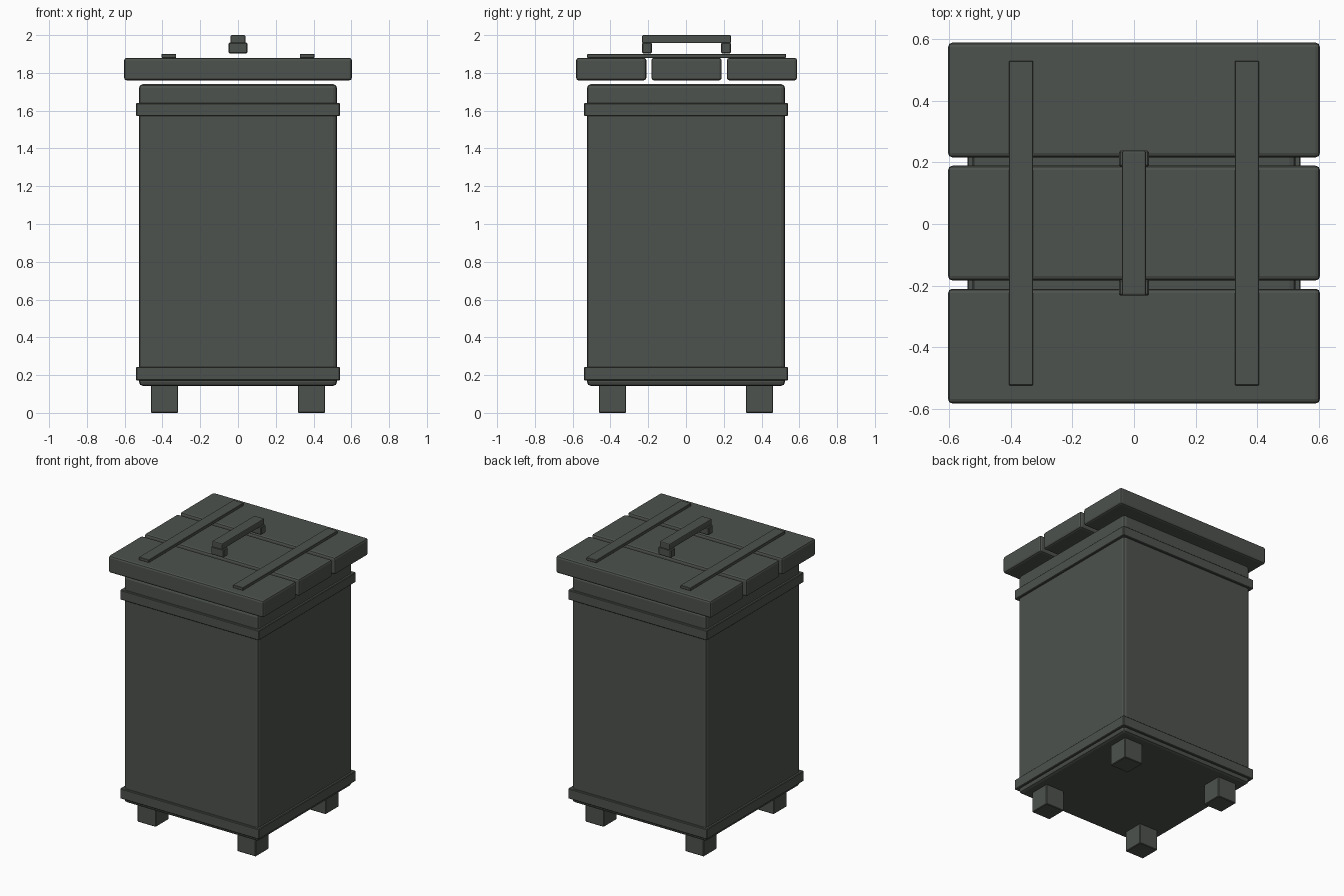
import bpy

if "Cube" in bpy.data.objects:
    bpy.data.objects.remove(bpy.data.objects["Cube"])

# Single dark grey-green material
mat = bpy.data.materials.new("dark grey green")
mat.diffuse_color = (0.075, 0.085, 0.075, 1)
mat.use_nodes = True
mat.node_tree.nodes["Principled BSDF"].inputs["Base Color"].default_value = mat.diffuse_color


def box(name, x, y, z, bevel=0.0, segments=2):
    """Box from (min, max) ranges with rounded edges."""
    r = (x, y, z)
    bpy.ops.mesh.primitive_cube_add(size=1, location=[(a + b) / 2 for a, b in r])
    o = bpy.context.object
    o.name = name
    o.scale = [b - a for a, b in r]
    bpy.ops.object.transform_apply(location=False, rotation=False, scale=True)
    o.data.materials.append(mat)
    if bevel:
        m = o.modifiers.new("bevel", 'BEVEL')
        m.width = bevel
        m.segments = segments
    return o


# Bin body and the two bands around it
box("body", (-0.524, 0.524), (-0.524, 0.524), (0.143, 1.74), 0.02)
for name, z in (("lower_band", (0.172, 0.244)), ("upper_band", (1.571, 1.64))):
    box(name, (-0.54, 0.54), (-0.54, 0.54), z, 0.004, 1)

# Four feet
for sx in (-1, 1):
    for sy in (-1, 1):
        x, y = sx * 0.389, sy * 0.389
        box("foot", (x - 0.072, x + 0.072), (y - 0.072, y + 0.072), (0, 0.146), 0.004, 1)

# Three lid planks
for i, y in enumerate((-0.396, 0.003, 0.402)):
    box(f"lid_plank_{i + 1}", (-0.603, 0.603), (y - 0.186, y + 0.186), (1.76, 1.88), 0.014)

# Two flat straps across the planks
for x in (-0.366, 0.366):
    box("lid_strap", (x - 0.039, x + 0.039), (-0.523, 0.529), (1.88, 1.9), 0.002, 1)

# Handle: two posts and a bar
for y in (-0.206, 0.212):
    box("handle_post", (-0.049, 0.049), (y - 0.026, y + 0.026), (1.903, 1.96), 0.005, 1)
box("handle_bar", (-0.039, 0.039), (-0.232, 0.238), (1.957, 2.0), 0.006, 2)
